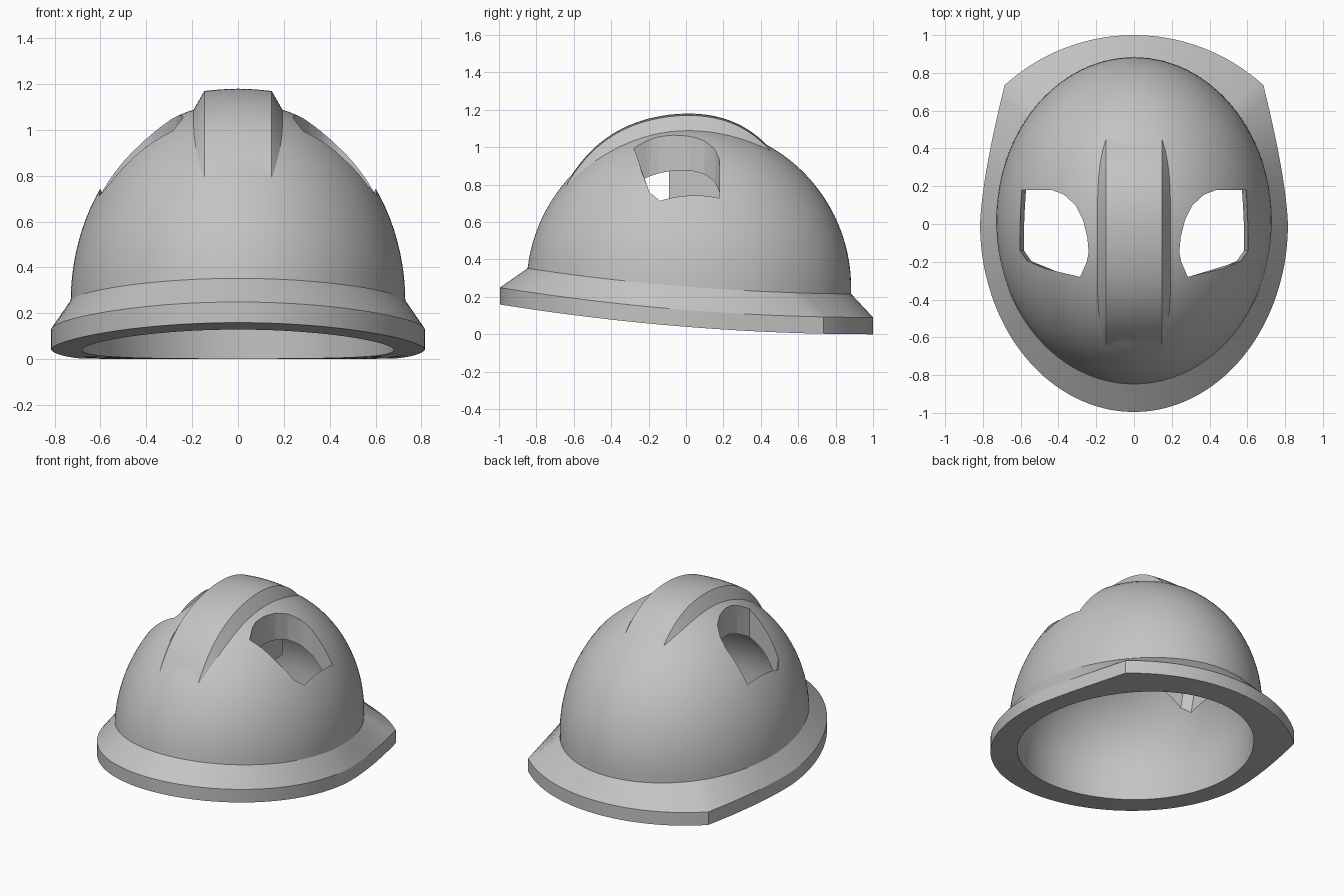
import bpy, bmesh
from math import sin, cos, pi, sqrt, atan2, radians, exp

if "Cube" in bpy.data.objects:
    bpy.data.objects.remove(bpy.data.objects["Cube"], do_unlink=True)

shell_grey = bpy.data.materials.new("shell grey")
shell_grey.use_nodes = True
grey = (0.55, 0.55, 0.55, 1)
shell_grey.diffuse_color = grey
shell_grey.node_tree.nodes["Principled BSDF"].inputs["Base Color"].default_value = grey

EQUATOR = 0.25
CENTRE_Y = 0.015


def loft(name, rings, closed_tip=False):
    """Skin equal-length rings; the last and first are capped."""
    bm = bmesh.new()
    rows = [[bm.verts.new(p) for p in ring] for ring in rings]
    n = len(rows[0])
    for a, b in zip(rows, rows[1:]):
        for i in range(n):
            bm.faces.new((a[i], a[(i + 1) % n], b[(i + 1) % n], b[i]))
    for row in (rows[0], rows[-1]):
        if closed_tip:
            z = sum(v.co.z for v in row) / n
            pole = bm.verts.new((0, CENTRE_Y, z))
            for i in range(n):
                bm.faces.new((row[i], row[(i + 1) % n], pole))
        else:
            bm.faces.new(row)
    bmesh.ops.recalc_face_normals(bm, faces=bm.faces)
    mesh = bpy.data.meshes.new(name)
    bm.to_mesh(mesh)
    bm.free()
    mesh.materials.append(shell_grey)
    obj = bpy.data.objects.new(name, mesh)
    bpy.context.collection.objects.link(obj)
    return obj


def combine(target, tool, operation):
    mod = target.modifiers.new(operation.lower(), 'BOOLEAN')
    mod.operation, mod.object, mod.solver = operation, tool, 'EXACT'
    bpy.context.view_layer.objects.active = target
    bpy.ops.object.modifier_apply(modifier=mod.name)
    bpy.data.objects.remove(tool, do_unlink=True)


# Brim outline: round front, tapering sides, shallow back arc with two corners
half = []
for i in range(40):
    t = -pi / 2 + pi / 2 * i / 40
    half.append((0.815 * cos(t), 0.995 * sin(t)))
for i in range(14):
    t = i / 14
    half.append((0.815 * (1 - t) ** 2 + 1.61 * t * (1 - t) + 0.685 * t * t,
                 0.5 * t * (1 - t) + 0.735 * t * t))
for i in range(17):
    t = radians(42.3) * (1 - i / 16)
    half.append((1.018 * sin(t), 1.018 * cos(t) - 0.018))
outline = half + [(-x, y) for x, y in half[-2:0:-1]]
angles = [atan2((y - CENTRE_Y) / 0.87, x / 0.73) for x, y in outline]


def sweep(y):
    return 0.04 * (1 - y) ** 2


def dome_rings(rx, ry, top, lift, steps=26):
    """Ellipsoid rings rising from the swept brim line to the crown."""
    rings = []
    for k in range(steps):
        f = sin(pi / 2 * k / steps)
        ring = []
        for a in angles:
            z0 = sweep(CENTRE_Y + ry * sin(a)) + lift
            z = z0 + (top - z0) * f
            r = sqrt(1 - (max(z - EQUATOR, 0) / (top - EQUATOR)) ** 2)
            ring.append((rx * r * cos(a), CENTRE_Y + ry * r * sin(a), z))
        rings.append(ring)
    # small last ring next to the crown
    rings.append([(0.03 * cos(a), CENTRE_Y + 0.03 * sin(a), top - 0.001) for a in angles])
    return rings


def vent_hollow(p):
    """Raise the lining around each vent, leaving a lower keel between them."""
    x, y, z = p
    near = exp(-(abs(x) - 0.4) ** 2 / 0.03 - (y + 0.04) ** 2 / 0.06)
    return x, y, z + 0.07 * near * min(1, max(0, z - 0.3) * 4)


# Helmet shell: lining, underside, brim edge, brim slope and dome in one skin
lining = [[vent_hollow(p) for p in ring] for ring in dome_rings(0.68, 0.81, 0.89, 0.0)]
brim = [[(x, y, sweep(y) + h) for x, y in outline] for h in (0, 0.09)]
dome = dome_rings(0.73, 0.868, 1.12, 0.215)
helmet = loft("helmet_shell", lining[::-1] + brim + dome, closed_tip=True)

# Raised crown ridge, sinking into the dome at both ends
sections = []
for i in range(41):
    y = -0.65 + 1.12 * i / 40
    rise = 0.06 * (1 - ((y + 0.09) / 0.52) ** 4)
    top = EQUATOR + 0.87 * sqrt(1 - ((y - CENTRE_Y) / 0.868) ** 2) + rise
    side = [(0.21, top - 0.12), (0.147, top - 0.01), (0.075, top - 0.003)]
    sections.append([(x, y, z) for x, z in side] + [(0, y, top)]
                    + [(-x, y, z) for x, z in side[::-1]])
combine(helmet, loft("crown_ridge", sections), 'UNION')

# Block hanging from the lining between the vents
block = [[(x, y, z) for x, y in ((-0.17, -0.09), (0.17, -0.09), (0.17, 0.24), (-0.17, 0.24))]
         for z in (0.66, 0.95)]
combine(helmet, loft("inner_block", block), 'UNION')

# Vent openings cut down through both sides; the outer wall leans outwards
vent = [(0.593, 0.18), (0.434, 0.18), (0.37, 0.155), (0.31, 0.1), (0.27, 0.02),
        (0.247, -0.07), (0.24, -0.15), (0.25, -0.2), (0.285, -0.28),
        (0.56, -0.195), (0.605, -0.14)]
for s in (1, -1):
    levels = []
    for z, lean in ((0.4, -0.05), (1.3, 0.09)):
        levels.append([(s * (x + (lean if x > 0.55 else 0)), y, z) for x, y in vent])
    combine(helmet, loft("vent_cutter", levels), 'DIFFERENCE')

# Smooth dome with crisp edges
bpy.ops.object.select_all(action='DESELECT')
helmet.select_set(True)
bpy.context.view_layer.objects.active = helmet
bpy.ops.object.shade_smooth_by_angle(angle=radians(28))
